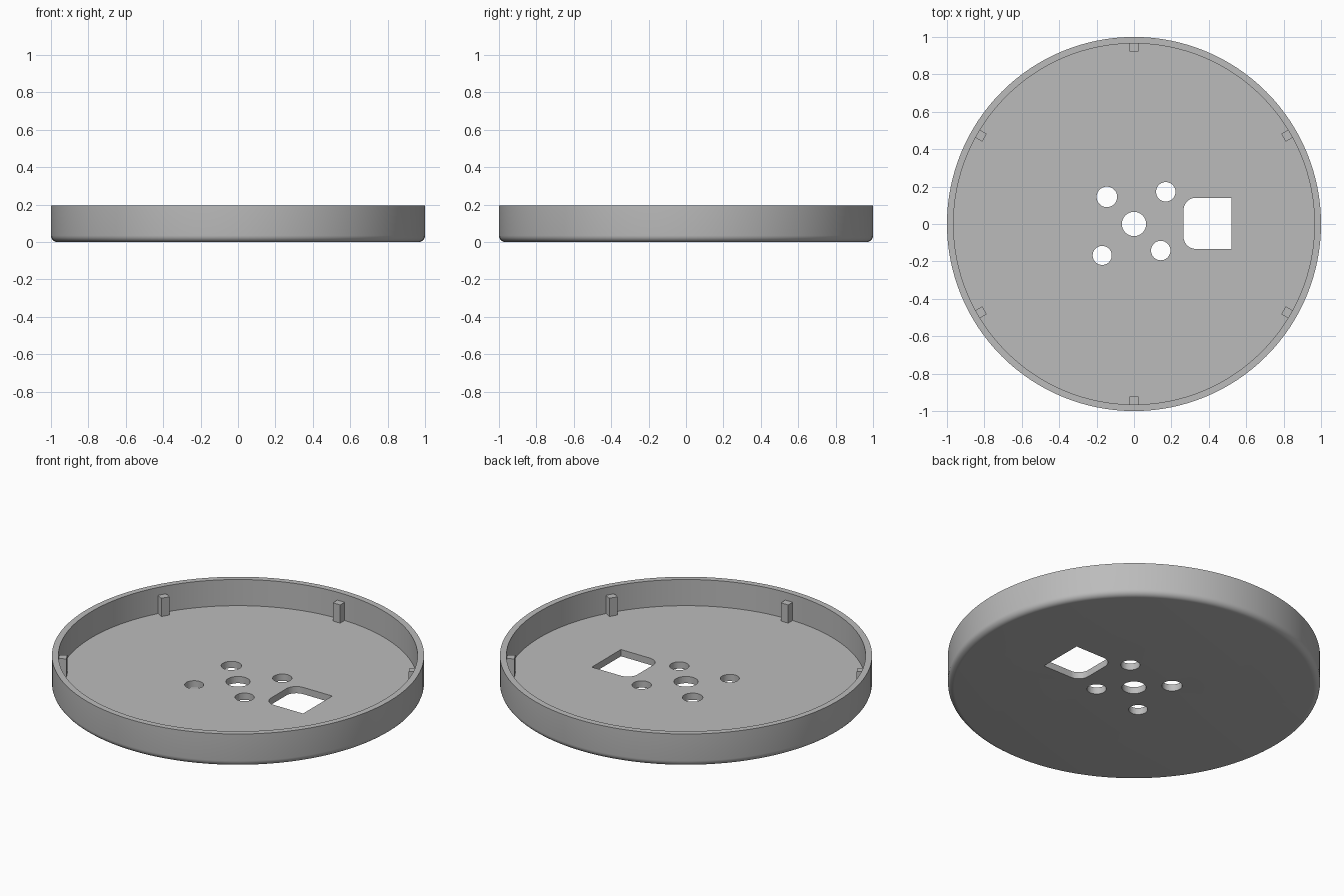
import bpy, bmesh
from math import sin, cos, pi, radians
from mathutils import Matrix

if "Cube" in bpy.data.objects:
    bpy.data.objects.remove(bpy.data.objects["Cube"])

HEIGHT, FLOOR, INNER, FILLET = 0.195, 0.04, 0.965, 0.035
SEGMENTS = 128

grey = bpy.data.materials.new("plain grey")
grey.use_nodes = True
colour = (0.5, 0.5, 0.5, 1)
grey.diffuse_color = colour
grey.node_tree.nodes["Principled BSDF"].inputs["Base Color"].default_value = colour


def make_object(name, bm):
    bmesh.ops.recalc_face_normals(bm, faces=bm.faces)
    mesh = bpy.data.meshes.new(name)
    bm.to_mesh(mesh)
    bm.free()
    mesh.materials.append(grey)
    obj = bpy.data.objects.new(name, mesh)
    bpy.context.collection.objects.link(obj)
    return obj


def arc(cx, cy, r, start, end, steps):
    angles = [radians(start + (end - start) * i / steps) for i in range(steps + 1)]
    return [(cx + r * cos(a), cy + r * sin(a)) for a in angles]


# Tray: profile with rounded bottom edge, turned about z
profile = [(0, 0)] + arc(1 - FILLET, FILLET, FILLET, -90, 0, 6)
profile += [(1, HEIGHT), (INNER, HEIGHT), (INNER, FLOOR), (0, FLOOR)]
bm = bmesh.new()
verts = [bm.verts.new((r, 0, z)) for r, z in profile]
edges = [bm.edges.new(pair) for pair in zip(verts, verts[1:])]
bmesh.ops.spin(bm, geom=verts + edges, cent=(0, 0, 0), axis=(0, 0, 1),
               angle=2 * pi, steps=SEGMENTS, use_duplicate=False)
bmesh.ops.remove_doubles(bm, verts=bm.verts, dist=0.0001)
tray = make_object("tray", bm)

# Cutters: five round holes and one opening with two rounded corners
round_holes = [(0, 0, 0.065), (-0.145, 0.145, 0.055), (0.17, 0.172, 0.052),
               (-0.17, -0.168, 0.051), (0.143, -0.142, 0.052)]
outlines = [arc(x, y, r, 0, 360, 40)[:-1] for x, y, r in round_holes]
opening = [(0.52, -0.133), (0.52, 0.14)]
opening += arc(0.33, 0.075, 0.065, 90, 180, 10)
opening += arc(0.33, -0.068, 0.065, 180, 270, 10)
outlines.append(opening)

bm = bmesh.new()
for outline in outlines:
    face = bm.faces.new([bm.verts.new((x, y, -0.1)) for x, y in outline])
    top = bmesh.ops.extrude_face_region(bm, geom=[face], use_keep_orig=True)["geom"]
    bmesh.ops.translate(bm, vec=(0, 0, 0.2),
                        verts=[v for v in top if isinstance(v, bmesh.types.BMVert)])
cutter = make_object("hole_cutter", bm)
cutter.hide_render = True
cutter.hide_set(True)

cut = tray.modifiers.new("holes", "BOOLEAN")
cut.operation, cut.solver, cut.object = "DIFFERENCE", "EXACT", cutter
bpy.ops.object.select_all(action="DESELECT")
bpy.context.view_layer.objects.active = tray
tray.select_set(True)
bpy.ops.object.modifier_apply(modifier=cut.name)
bpy.data.objects.remove(cutter)
bpy.ops.object.shade_smooth_by_angle(angle=radians(30))

# Six small ribs standing on the floor against the wall
rib_top = 0.148
for i in range(6):
    bm = bmesh.new()
    bmesh.ops.create_cube(bm, size=1)
    shape = Matrix.Diagonal((0.05, 0.048, rib_top - FLOOR + 0.005, 1))
    place = Matrix.Translation((0.948, 0, (rib_top + FLOOR - 0.005) / 2))
    turn = Matrix.Rotation(radians(30 + 60 * i), 4, "Z")
    bm.transform(turn @ place @ shape)
    make_object(f"wall_rib_{i + 1}", bm)
